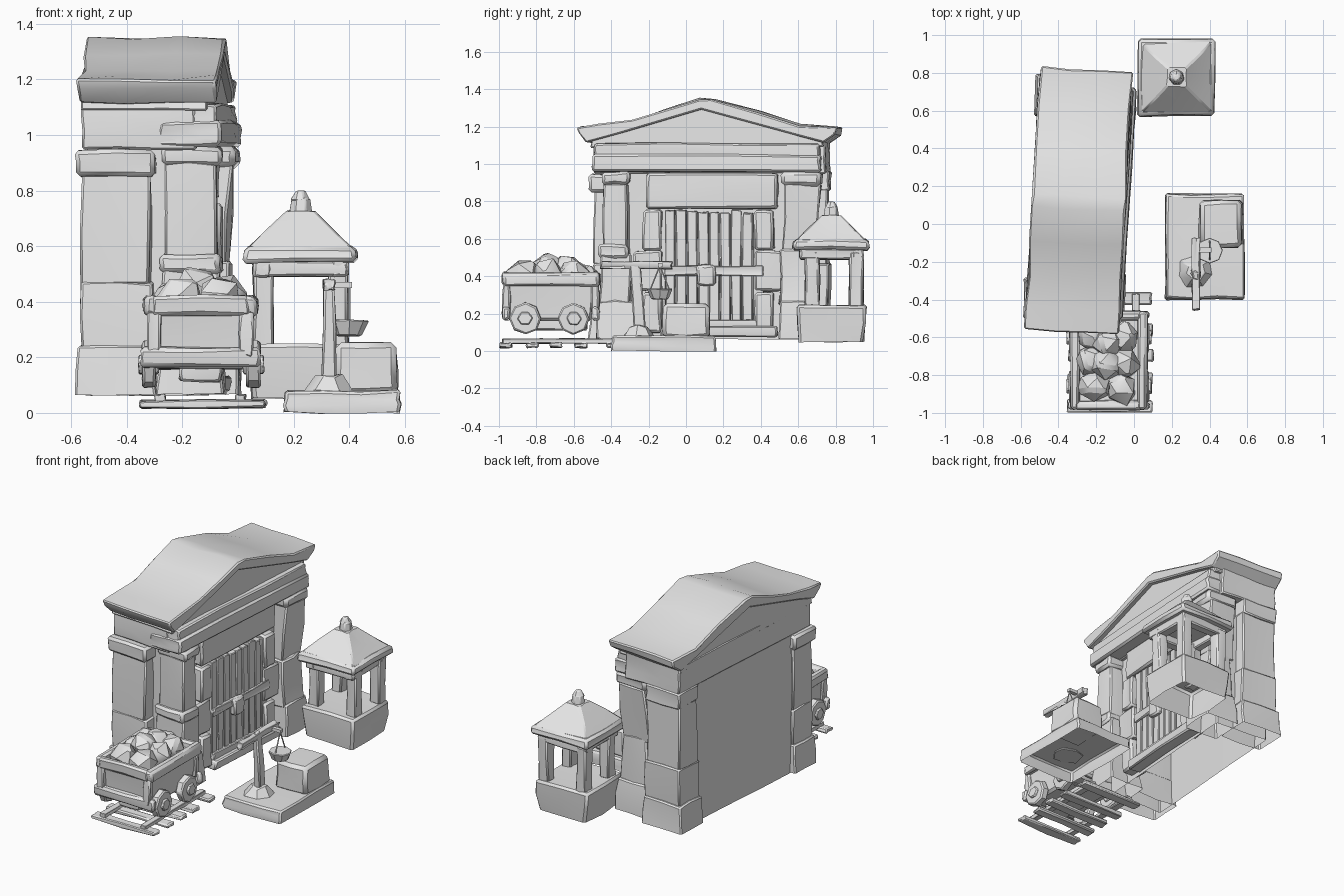
import bpy, bmesh, math, random
from mathutils import Matrix, Vector

random.seed(4)
if "Cube" in bpy.data.objects:
    bpy.data.objects.remove(bpy.data.objects["Cube"])

stone = bpy.data.materials.new("pale_grey")
stone.use_nodes = True
GREY = (0.8, 0.8, 0.8, 1)
stone.diffuse_color = GREY
stone.node_tree.nodes["Principled BSDF"].inputs["Base Color"].default_value = GREY

# The building is turned a little about its own middle
PIVOT = Vector((-0.29, 0.12, 0))
TURN = (Matrix.Translation(PIVOT) @ Matrix.Rotation(math.radians(-3.3), 4, 'Z')
        @ Matrix.Translation(-PIVOT))
STILL = Matrix.Identity(4)


def finish(name, bm, jitter=0.0, bevel=0.0, place=STILL):
    for v in bm.verts:
        v.co += Vector([random.uniform(-jitter, jitter) for _ in range(3)])
    bmesh.ops.recalc_face_normals(bm, faces=bm.faces)
    bm.transform(place)
    mesh = bpy.data.meshes.new(name)
    bm.to_mesh(mesh)
    bm.free()
    mesh.materials.append(stone)
    ob = bpy.data.objects.new(name, mesh)
    bpy.context.collection.objects.link(ob)
    if bevel:
        mod = ob.modifiers.new("worn_edges", 'BEVEL')
        mod.width, mod.segments = bevel, 1
        mod.limit_method, mod.angle_limit = 'ANGLE', math.radians(50)
    bpy.ops.object.select_all(action='DESELECT')
    bpy.context.view_layer.objects.active = ob
    ob.select_set(True)
    bpy.ops.object.shade_smooth_by_angle(angle=math.radians(35))


def block(name, x, y, z, top=1.0, cuts=1, jitter=0.006, bevel=0.008, lean=(0, 0),
          hollow=False, place=STILL):
    """Rough hewn block; top scales and lean shifts its upper end, hollow opens the underside."""
    bm = bmesh.new()
    bmesh.ops.create_cube(bm, size=1)
    if cuts:
        bmesh.ops.subdivide_edges(bm, edges=bm.edges[:], cuts=cuts, use_grid_fill=True)
    if hollow:
        under = [f for f in bm.faces if f.calc_center_median().z < -0.49]
        bmesh.ops.delete(bm, geom=under, context='FACES')
    for v in bm.verts:
        h = v.co.z + 0.5
        s = 1 + (top - 1) * h
        v.co = Vector(((x[0] + x[1]) / 2 + v.co.x * s * (x[1] - x[0]) + lean[0] * h,
                       (y[0] + y[1]) / 2 + v.co.y * s * (y[1] - y[0]) + lean[1] * h,
                       z[0] + h * (z[1] - z[0])))
    finish(name, bm, jitter, bevel, place)


def house(name, x, y, z, **kw):
    block(name, x, y, z, place=TURN, **kw)


def prism(name, outline, x0, x1, jitter, bevel):
    """Profile in y and z drawn out along x in three lengths."""
    bm = bmesh.new()
    rings = [[bm.verts.new((x0 + (x1 - x0) * i / 3, y, z)) for y, z in outline]
             for i in range(4)]
    n = len(outline)
    for a, b in zip(rings, rings[1:]):
        for i in range(n):
            bm.faces.new((a[i], a[(i + 1) % n], b[(i + 1) % n], b[i]))
    bm.faces.new(rings[0])
    bm.faces.new(rings[-1])
    finish(name, bm, jitter, bevel, TURN)


def round_part(name, centre, r0, r1, depth, sides, axis='Z', jitter=0.003, bevel=0.005):
    bm = bmesh.new()
    bmesh.ops.create_cone(bm, cap_ends=True, segments=sides, radius1=r0, radius2=r1, depth=depth)
    spin = Matrix.Rotation(math.pi / 2, 4, 'Y') if axis == 'X' else STILL
    finish(name, bm, jitter, bevel, Matrix.Translation(centre) @ spin)


def rock(centre, size):
    bm = bmesh.new()
    bmesh.ops.create_icosphere(bm, subdivisions=1, radius=size)
    turn = Matrix.Rotation(random.uniform(0, 3), 4, (1, 1, 1))
    finish("ore", bm, size * 0.1, size * 0.2, Matrix.Translation(centre) @ turn)


# Building body, open underneath
house("wall_core", (-0.518, -0.14), (-0.42, 0.68), (0.065, 1.13), cuts=2, hollow=True)
house("upper_wall", (-0.53, -0.12), (-0.485, 0.755), (0.95, 1.14), cuts=2)
house("threshold", (-0.14, -0.05), (-0.12, 0.5), (0.075, 0.13))

# Corner piers and front columns, mirrored about the middle of the gate side
MID = 0.13
for side, s in (("near", -1), ("far", 1)):
    def span(a, b):
        return sorted((MID + s * a, MID + s * b))
    house(side + "_pier_base", (-0.556, -0.26), span(0.43, 0.65), (0.065, 0.24),
          top=0.93, hollow=True)
    house(side + "_pier_middle", (-0.532, -0.27), span(0.44, 0.63), (0.22, 0.47))
    house(side + "_pier_shaft", (-0.53, -0.28), span(0.45, 0.625), (0.46, 0.87), top=0.98)
    house(side + "_column_foot", (-0.26, -0.02), span(0.38, 0.6), (0.065, 0.27),
          top=0.9, hollow=True)
    for i in range(3):
        z = 0.1 + i * 0.22
        house(side + "_door_stone", (-0.2, -0.075 - 0.012 * (i % 2)),
              span(0.25, 0.35 + 0.05 * (i % 2)), (z, z + 0.215), bevel=0.012)
house("near_pier_cap", (-0.55, -0.265), (-0.52, -0.31), (0.85, 0.945), bevel=0.015)
house("far_pier_top", (-0.53, -0.28), (0.58, 0.765), (0.86, 0.96))

# Near column is slim with a ring, far column is broad and craggy
house("near_column_lower", (-0.24, -0.04), (-0.45, -0.28), (0.25, 0.52), jitter=0.01)
house("near_column_ring", (-0.25, -0.03), (-0.46, -0.29), (0.5, 0.57), bevel=0.015)
house("near_column_shaft", (-0.23, -0.05), (-0.43, -0.3), (0.55, 0.9), jitter=0.008)
house("near_column_cap", (-0.24, -0.03), (-0.44, -0.29), (0.89, 0.96), bevel=0.015)
house("far_column_lower", (-0.25, -0.045), (0.51, 0.71), (0.25, 0.55), top=0.88, jitter=0.012)
house("far_column_shaft", (-0.25, -0.07), (0.53, 0.7), (0.53, 0.9), top=1.1,
      lean=(0.015, 0.02), jitter=0.01)
house("far_column_cap", (-0.25, -0.03), (0.52, 0.735), (0.88, 0.96), bevel=0.02)

# Beam, gable and roof
house("lintel", (-0.2, -0.09), (-0.2, 0.5), (0.76, 0.95), cuts=2, bevel=0.012)
house("beam", (-0.25, -0.025), (-0.49, 0.735), (0.955, 1.05), cuts=2, bevel=0.012)
house("beam_top", (-0.25, -0.04), (-0.48, 0.73), (1.03, 1.11), cuts=2)
prism("gable", [(-0.5, 1.09), (0.75, 1.09), (0.73, 1.17), (0.1, 1.32), (-0.48, 1.17)],
      -0.53, -0.075, 0.004, 0.006)
roof_top = [(-0.575, 1.2), (-0.45, 1.21), (-0.28, 1.235), (-0.1, 1.29), (0.08, 1.35),
            (0.15, 1.345), (0.4, 1.28), (0.62, 1.21), (0.82, 1.195)]
roof_under = [(0.815, 1.155), (0.75, 1.11), (0.6, 1.15), (0.1, 1.285), (-0.36, 1.16),
              (-0.515, 1.11), (-0.565, 1.165)]
prism("roof", roof_top + roof_under, -0.538, -0.045, 0.007, 0.008)

# Plank gate with cross bars and lock
for i in range(9):
    y = -0.1 + i * 0.059
    house("gate_plank", (-0.145, -0.095), (y, y + 0.053),
          (0.13, 0.745 + random.uniform(-0.015, 0.015)), jitter=0.004, bevel=0.004)
for z in (0.14, 0.43):
    house("gate_bar", (-0.12, -0.08), (-0.1, 0.43), (z - 0.025, z + 0.025), cuts=2)
house("gate_lock", (-0.1, -0.06), (0.07, 0.17), (0.35, 0.46), bevel=0.02)

# Track
for i, y in enumerate((-0.96, -0.82, -0.69, -0.56, -0.39)):
    w = random.uniform(-0.015, 0.015)
    block("sleeper", (-0.36 + w, 0.09 + w), (y - 0.035, y + 0.03), (0.018, 0.045), jitter=0.005)
for x in (-0.28, 0.01):
    block("track_rail", (x - 0.018, x + 0.018), (-0.98, -0.37), (0.04, 0.065), cuts=2, jitter=0.004)

# Mine cart
block("cart_body", (-0.3, 0.03), (-0.95, -0.5), (0.16, 0.38), top=1.07, bevel=0.015)
block("cart_chassis", (-0.21, -0.06), (-0.92, -0.53), (0.11, 0.18))
for x in (-0.315, 0.045):
    block("cart_side_rim", (x - 0.025, x + 0.025), (-0.98, -0.465), (0.35, 0.42), bevel=0.012)
for y in (-0.96, -0.485):
    block("cart_end_rim", (-0.31, 0.04), (y - 0.025, y + 0.025), (0.35, 0.42), bevel=0.012)
    block("cart_bumper", (-0.35, 0.08), (y - 0.02, y + 0.02), (0.165, 0.235), bevel=0.012)
    for x in (-0.3, 0.03):
        block("cart_corner_strap", (x - 0.025, x + 0.025), (y - 0.02, y + 0.02), (0.2, 0.37))
for y in (-0.86, -0.6):
    round_part("cart_axle", (-0.135, y, 0.175), 0.02, 0.02, 0.4, 6, 'X')
    for x in (-0.32, 0.055):
        round_part("cart_wheel", (x, y, 0.175), 0.085, 0.085, 0.05, 8, 'X', 0.004, 0.008)
        round_part("wheel_hub", (x, y, 0.175), 0.04, 0.04, 0.075, 6, 'X')
for x, y, z in ((-0.21, -0.86, 0.41), (-0.07, -0.87, 0.41), (-0.05, -0.74, 0.41),
                (-0.23, -0.72, 0.4), (-0.22, -0.59, 0.4), (-0.06, -0.6, 0.41),
                (-0.14, -0.54, 0.39), (-0.145, -0.74, 0.445), (-0.14, -0.63, 0.43)):
    rock((x, y, z), 0.09)

# Small pavilion, open underneath
GX, GY = 0.225, 0.777


def square(name, half, z, **kw):
    block(name, (GX - half, GX + half), (GY - half, GY + half), z, **kw)


square("pavilion_base", 0.172, (0.05, 0.245), top=1.1, bevel=0.014, hollow=True)
for sx in (-1, 1):
    for oy in (-0.1, 0.135):
        x, y = GX + sx * 0.135, GY + oy
        block("pavilion_post", (x - 0.034, x + 0.034), (y - 0.04, y + 0.036), (0.235, 0.53))
    block("pavilion_beam", (GX + sx * 0.14 - 0.03, GX + sx * 0.14 + 0.03),
          (GY - 0.17, GY + 0.17), (0.49, 0.55))
    block("pavilion_beam", (GX - 0.17, GX + 0.17),
          (GY + sx * 0.14 - 0.03, GY + sx * 0.14 + 0.03), (0.49, 0.55))
square("pavilion_eave", 0.208, (0.54, 0.6), top=0.96, bevel=0.015)
square("pavilion_roof", 0.19, (0.59, 0.725), top=0.27, jitter=0.004)
round_part("pavilion_finial", (GX, GY, 0.74), 0.045, 0.036, 0.07, 7)
round_part("finial_tip", (GX, GY, 0.782), 0.038, 0.018, 0.034, 7)

# Platform with stone block, post, arm and hanging bucket
block("platform", (0.165, 0.585), (-0.4, 0.16), (0.002, 0.08), cuts=2, top=0.98,
      bevel=0.01, hollow=True)
block("stone_block", (0.345, 0.575), (-0.13, 0.13), (0.07, 0.255), top=0.94, bevel=0.02)
round_part("post_mound", (0.325, -0.25, 0.105), 0.1, 0.05, 0.065, 7, jitter=0.008)
block("post", (0.303, 0.352), (-0.275, -0.215), (0.1, 0.48), top=0.85, lean=(0, -0.03))
block("arm", (0.308, 0.346), (-0.455, -0.075), (0.44, 0.478), cuts=2)
block("arm_peg", (0.32, 0.41), (-0.15, -0.125), (0.45, 0.47), cuts=0, jitter=0, bevel=0)
round_part("bucket", (0.4, -0.14, 0.305), 0.045, 0.07, 0.06, 8)
for y in (-0.19, -0.09):
    bm = bmesh.new()
    a, b = Vector((0.4, y, 0.33)), Vector((0.4, -0.14, 0.455))
    bmesh.ops.create_cone(bm, cap_ends=True, segments=5, radius1=0.004, radius2=0.004,
                          depth=(b - a).length)
    aim = (b - a).to_track_quat('Z', 'Y').to_matrix().to_4x4()
    finish("bucket_rope", bm, place=Matrix.Translation((a + b) / 2) @ aim)
